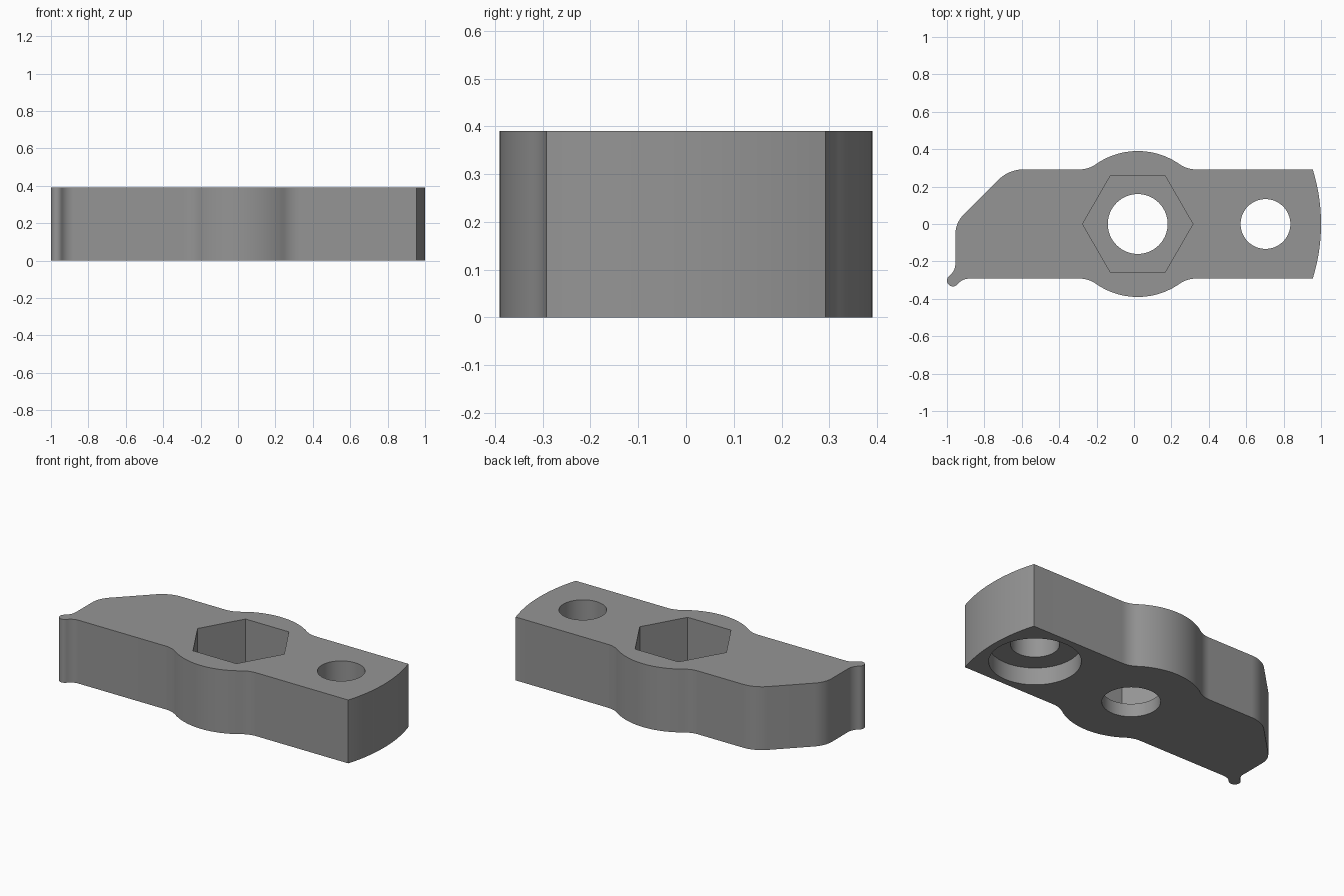
import bpy, bmesh, math
from math import radians, degrees, atan2

if "Cube" in bpy.data.objects:
    bpy.data.objects.remove(bpy.data.objects["Cube"])

H = 0.39          # plate thickness
W = 0.292         # half width of the straight bar
CX = 0.02         # centre of the hub


def arc(cx, cy, r, a0, a1, n=14):
    """Points on an arc from angle a0 to a1, in degrees."""
    return [(cx + r * math.cos(radians(a0 + (a1 - a0) * i / n)),
             cy + r * math.sin(radians(a0 + (a1 - a0) * i / n))) for i in range(n + 1)]


def prism(name, pts, z0, z1):
    """Upright solid from a counter-clockwise outline."""
    bm = bmesh.new()
    face = bm.faces.new([bm.verts.new((x, y, z0)) for x, y in pts])
    ext = bmesh.ops.extrude_face_region(bm, geom=[face])
    for v in ext["geom"]:
        if isinstance(v, bmesh.types.BMVert):
            v.co.z = z1
    bmesh.ops.recalc_face_normals(bm, faces=bm.faces[:])
    me = bpy.data.meshes.new(name)
    bm.to_mesh(me)
    bm.free()
    ob = bpy.data.objects.new(name, me)
    bpy.context.collection.objects.link(ob)
    return ob


# Hub bulge with a fillet on each side, listed right to left on the upper edge
FR, HUB = 0.15, 0.39
fdx = 0.31
fa = degrees(atan2(W + FR, fdx))
bulge = (arc(CX + fdx, W + FR, FR, 270, 180 + fa, 10)
         + arc(CX, 0, HUB, fa, 180 - fa, 32)[1:-1]
         + arc(CX - fdx, W + FR, FR, 360 - fa, 270, 10))

# Rounded right end
end_a = degrees(math.asin(W / 0.98))
outline = arc(CX, 0, 0.98, -end_a, end_a, 24)
outline += bulge

# Bevelled left corner: two fillets joined by a 45 degree edge
t = math.tan(radians(22.5))
r1, r2, lx = 0.19, 0.15, -0.955
outline += arc(-0.669 + r1 * t, W - r1, r1, 90, 135)
outline += arc(lx + r2, 0.006 - r2 * t, r2, 135, 180)

# Small rounded nub at the lower left, blended into both edges
nx, ny, nr, br = -0.968, -0.302, 0.032, 0.08
ax = lx - br
ay = ny + math.sqrt((nr + br) ** 2 - (nx - ax) ** 2)
by = -W - br
bx = nx + math.sqrt((nr + br) ** 2 - (ny - by) ** 2)
a1 = degrees(atan2(ay - ny, ax - nx))
a2 = degrees(atan2(by - ny, bx - nx)) + 360
outline += arc(ax, ay, br, 0, a1 - 180, 8)
outline += arc(nx, ny, nr, a1, a2, 14)[1:-1]
outline += arc(bx, by, br, a2 - 180, 90, 8)

# Lower half of the hub bulge
outline += [(x, -y) for x, y in reversed(bulge)]

body = prism("lever_plate", outline, 0, H)

# Hex socket, hub bore, small bore and the counterbore beneath it
cutters = [
    prism("hex_socket_cutter", arc(CX, 0, 0.295, 0, 360, 6)[:-1], 0.08, H + 0.1),
    prism("hub_bore_cutter", arc(CX, 0, 0.16, 0, 360, 64)[:-1], -0.1, 0.2),
    prism("small_bore_cutter", arc(0.703, 0, 0.133, 0, 360, 64)[:-1], -0.1, H + 0.1),
    prism("counterbore_cutter", arc(0.703, 0, 0.252, 0, 360, 64)[:-1], -0.1, 0.105),
]
bpy.context.view_layer.objects.active = body
for c in cutters:
    c.hide_render = True
    m = body.modifiers.new(c.name, 'BOOLEAN')
    m.operation = 'DIFFERENCE'
    m.solver = 'EXACT'
    m.object = c
    bpy.ops.object.modifier_apply(modifier=m.name)
for c in cutters:
    bpy.data.objects.remove(c)

# Plain grey finish
grey = bpy.data.materials.new("grey_metal")
grey.diffuse_color = (0.3, 0.3, 0.3, 1)
grey.use_nodes = True
grey.node_tree.nodes["Principled BSDF"].inputs["Base Color"].default_value = grey.diffuse_color
body.data.materials.clear()
body.data.materials.append(grey)
for p in body.data.polygons:
    p.material_index = 0

bpy.ops.object.select_all(action='DESELECT')
body.select_set(True)
bpy.ops.object.shade_smooth_by_angle(angle=radians(30))
